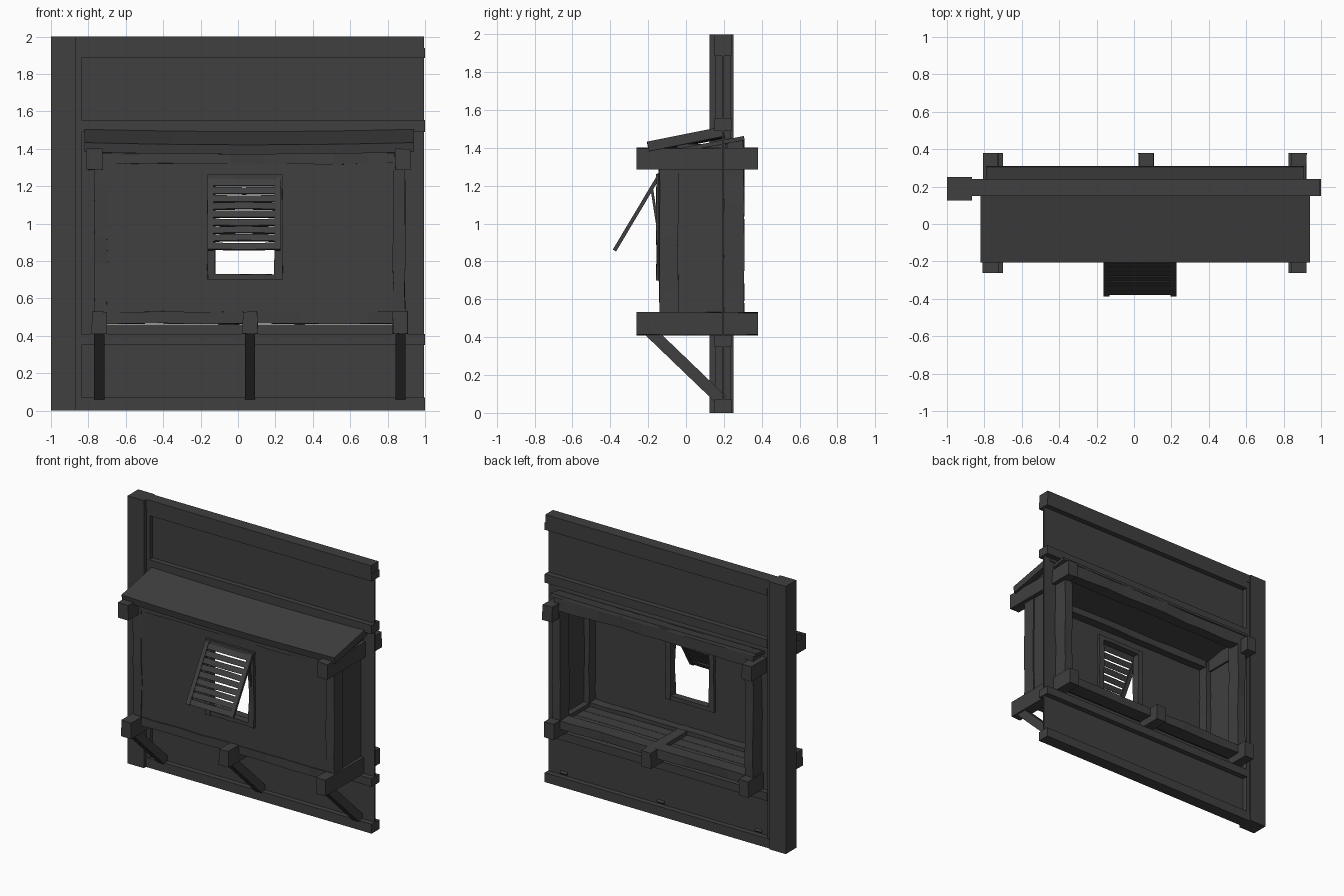
import bpy, bmesh, random
from mathutils import Vector

if "Cube" in bpy.data.objects:
    bpy.data.objects.remove(bpy.data.objects["Cube"])

random.seed(4)
wood_mat = bpy.data.materials.new("dark_wood")
wood_mat.diffuse_color = (0.05, 0.05, 0.05, 1)
wood_mat.use_nodes = True
wood_mat.node_tree.nodes["Principled BSDF"].inputs["Base Color"].default_value = wood_mat.diffuse_color


def finish(bm, name):
    bmesh.ops.recalc_face_normals(bm, faces=bm.faces)
    me = bpy.data.meshes.new(name)
    bm.to_mesh(me)
    bm.free()
    me.materials.append(wood_mat)
    ob = bpy.data.objects.new(name, me)
    bpy.context.collection.objects.link(ob)
    return ob


def loft(name, sections):
    """Joins a row of four-cornered sections into a closed timber."""
    bm = bmesh.new()
    rings = [[bm.verts.new(p) for p in s] for s in sections]
    for a, b in zip(rings, rings[1:]):
        for i in range(4):
            j = (i + 1) % 4
            bm.faces.new((a[i], a[j], b[j], b[i]))
    bm.faces.new(rings[0])
    bm.faces.new(rings[-1])
    return finish(bm, name)


def timber(name, x, y, z, axis=0, cuts=0, wobble=0.0):
    """Box from ranges, divided along one axis with a hand-hewn wobble."""
    r = (x, y, z)
    u, v = [i for i in range(3) if i != axis]
    sections = []
    for k in range(cuts + 2):
        t = k / (cuts + 1)
        ring = []
        for a, b in ((0, 0), (1, 0), (1, 1), (0, 1)):
            p = Vector((0, 0, 0))
            p[axis] = r[axis][0] + t * (r[axis][1] - r[axis][0])
            p[u] = r[u][a] + random.uniform(-wobble, wobble)
            p[v] = r[v][b] + random.uniform(-wobble, wobble)
            ring.append(p)
        sections.append(ring)
    return loft(name, sections)


def sloped(name, x, p, q, thick, cuts=0, sag=0.0):
    """Board spanning x whose cross-section runs from p to q in the yz plane."""
    p, q = Vector(p), Vector(q)
    d = (q - p).normalized()
    n = Vector((-d.y, d.x)) * thick / 2
    sections = []
    for k in range(cuts + 2):
        t = k / (cuts + 1)
        dz = -sag * 4 * t * (1 - t)
        px = x[0] + t * (x[1] - x[0])
        sections.append([(px, c.x, c.y + dz) for c in (p + n, q + n, q - n, p - n)])
    return loft(name, sections)


# wall post, edge stud and rails
timber("wall_post", (-1, -0.865), (0.125, 0.25), (0, 2), 2)
timber("edge_stud", (-0.865, -0.838), (0.155, 0.235), (0.0, 1.95), 2)
for i, (x0, z0, z1) in enumerate(((-0.865, 0, 0.07), (-0.838, 0.35, 0.41),
                                  (-0.838, 1.49, 1.555), (-0.838, 1.885, 1.94),
                                  (-0.865, 1.94, 2.0))):
    timber(f"wall_rail_{i}", (x0, 1.0 if i != 4 else 0.995), (0.15, 0.24), (z0, z1))

# wall panels around the bay opening
for i, (x, z) in enumerate((((-0.84, 0.995), (0.06, 0.46)), ((-0.84, 0.995), (1.44, 1.9)),
                            ((-0.84, -0.75), (0.46, 1.44)), ((0.88, 0.995), (0.46, 1.44)))):
    timber(f"wall_panel_{i}", x, (0.19, 0.2), z)

# bay cross beams and braces
for i, x in enumerate((-0.742, 0.065, 0.868)):
    timber(f"floor_beam_{i}", (x - 0.04, x + 0.04), (-0.262, 0.38), (0.412, 0.53), 1, 1, 0.003)
    sloped(f"brace_{i}", (x - 0.027, x + 0.027), (-0.19, 0.43), (0.19, 0.065), 0.062)
for i, x in enumerate((-0.767, 0.88)):
    timber(f"roof_beam_{i}", (x - 0.041, x + 0.041), (-0.262, 0.38), (1.287, 1.4), 1, 1, 0.003)

# bay corner posts, side walls, sills and lintels
for side, (a, b, w) in {"left": (-0.768, -0.7, -0.755), "right": (0.828, 0.893, 0.87)}.items():
    timber(f"front_post_{side}", (a, b), (-0.142, -0.04), (0.5, 1.36), 2, 5, 0.004)
    timber(f"back_post_{side}", (a, b), (0.2, 0.305), (0.5, 1.4), 2, 5, 0.004)
    timber(f"side_wall_{side}", (w, w + 0.015), (-0.05, 0.21), (0.5, 1.42), 2)
for side, y in {"front": (-0.142, -0.05), "back": (0.2, 0.305)}.items():
    timber(f"{side}_sill", (-0.74, 0.87), y, (0.465, 0.53), 0, 8, 0.004)
timber("front_lintel", (-0.77, 0.88), (-0.142, -0.05), (1.32, 1.375), 0, 8, 0.005)
timber("back_lintel", (-0.77, 0.88), (0.22, 0.305), (1.35, 1.445), 0, 8, 0.006)

# floor planks
for i in range(3):
    y = -0.06 + i * 0.09
    timber(f"floor_plank_{i}", (-0.75, 0.88), (y, y + 0.087), (0.475, 0.5))

# bay front wall around the window
for i, (x, z) in enumerate((((-0.71, -0.125), (0.51, 1.35)), ((0.2, 0.84), (0.51, 1.35)),
                            ((-0.125, 0.2), (0.51, 0.715)), ((-0.125, 0.2), (1.25, 1.35)))):
    timber(f"front_wall_{i}", x, (-0.135, -0.115), z)

# window frame
for i, x in enumerate((-0.142, 0.217)):
    timber(f"window_jamb_{i}", (x - 0.021, x + 0.021), (-0.156, -0.095), (0.7, 1.262), 2, 5, 0.003)
for i, z in enumerate((0.715, 1.248)):
    timber(f"window_bar_{i}", (-0.125, 0.2), (-0.152, -0.098), (z - 0.014, z + 0.014), 0, 3, 0.002)

# propped shutter with slats and two stays
top, bottom = Vector((-0.15, 1.24)), Vector((-0.378, 0.858))
for i, x in enumerate((-0.147, 0.212)):
    sloped(f"shutter_rail_{i}", (x - 0.016, x + 0.016), top, bottom, 0.02)
    sloped(f"shutter_stay_{i}", (x - 0.01, x + 0.01), (-0.18, 1.18), (-0.152, 1.0), 0.014)
count = 9
for i in range(count):
    drift = random.uniform(-0.012, 0.012)
    a = top.lerp(bottom, (i + 0.1 + drift) / count)
    b = top.lerp(bottom, (i + 0.9 + drift) / count)
    sloped(f"shutter_slat_{i}", (-0.135, 0.2), a, b, 0.012, 3, random.uniform(-0.004, 0.004))

# sagging lean-to roof and the ceiling boards below it
sloped("roof", (-0.82, 0.94), (-0.2, 1.408), (0.2, 1.488), 0.052, 10, 0.012)
sloped("ceiling", (-0.79, 0.91), (-0.14, 1.367), (0.308, 1.452), 0.022, 8, 0.004)
